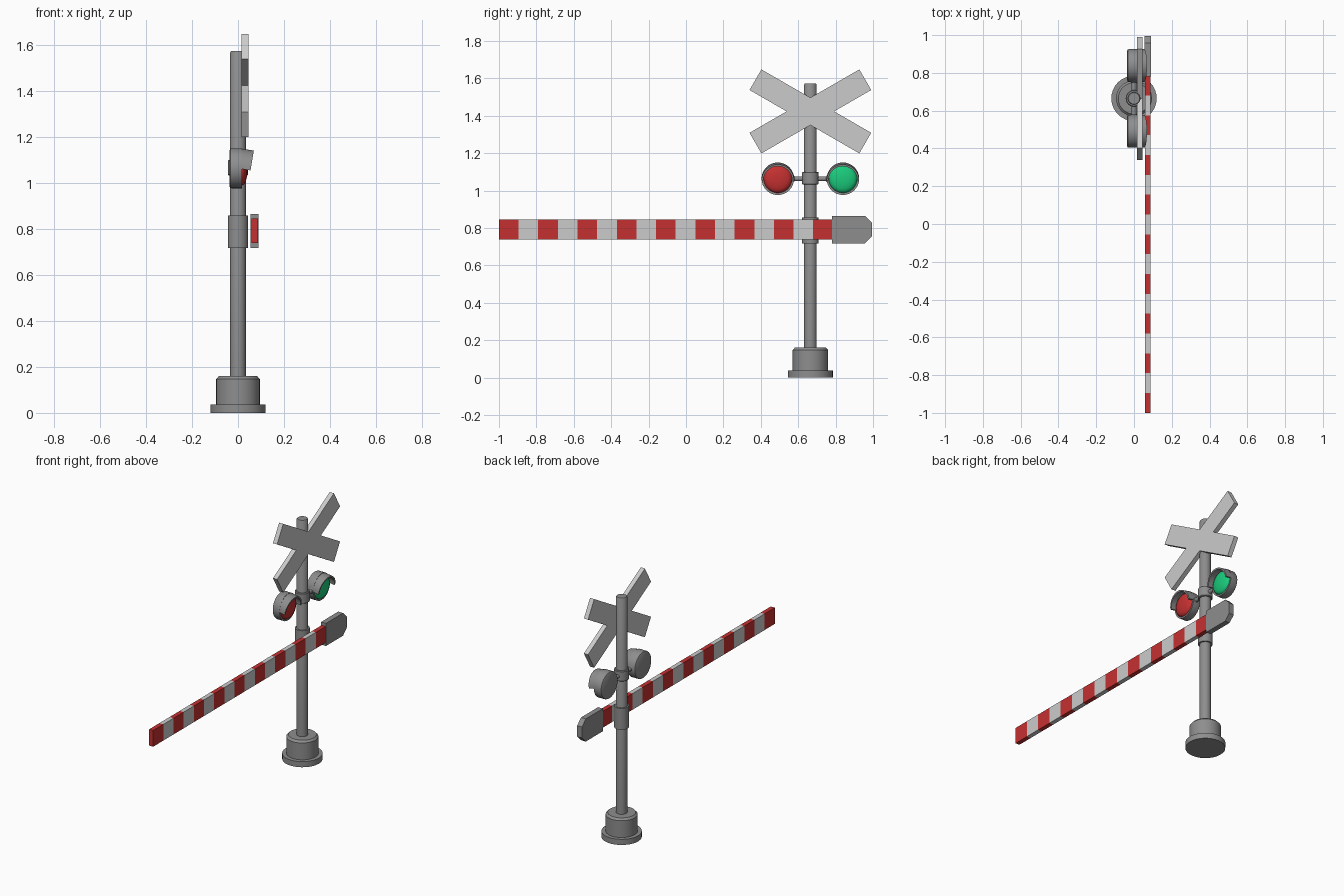
import bpy, bmesh, math
from mathutils import Vector

if "Cube" in bpy.data.objects:
    bpy.data.objects.remove(bpy.data.objects["Cube"])

PY = 0.665          # pole position along y
LAMP_Z = 1.063
C, S = math.cos(math.radians(30)), math.sin(math.radians(30))


def material(name, r, g, b):
    m = bpy.data.materials.new(name)
    m.diffuse_color = (r, g, b, 1)
    m.use_nodes = True
    m.node_tree.nodes["Principled BSDF"].inputs["Base Color"].default_value = m.diffuse_color
    return m


dark = material("dark_grey", 0.27, 0.27, 0.27)
red = material("red", 0.56, 0.03, 0.03)
green = material("green", 0.01, 0.6, 0.2)
white = material("light_grey", 0.8, 0.8, 0.8)


def finish(name, bm, loc, mats, rot=(0, 0, 0), smooth=True):
    bmesh.ops.recalc_face_normals(bm, faces=bm.faces)
    me = bpy.data.meshes.new(name)
    bm.to_mesh(me)
    bm.free()
    ob = bpy.data.objects.new(name, me)
    bpy.context.collection.objects.link(ob)
    ob.location, ob.rotation_euler = loc, rot
    for m in mats:
        me.materials.append(m)
    if smooth:
        bpy.ops.object.select_all(action='DESELECT')
        ob.select_set(True)
        bpy.context.view_layer.objects.active = ob
        bpy.ops.object.shade_smooth_by_angle(angle=math.radians(35))
    return ob


def lathe(name, profile, loc, mat=dark, rot=(0, 0, 0), steps=32):
    """Spin (radius, height) points around z; ends are closed on the axis."""
    bm = bmesh.new()
    pts = [(0, profile[0][1])] + profile + [(0, profile[-1][1])]
    vs = [bm.verts.new((r, 0, z)) for r, z in pts]
    es = [bm.edges.new(p) for p in zip(vs, vs[1:])]
    bmesh.ops.spin(bm, geom=vs + es, cent=(0, 0, 0), axis=(0, 0, 1),
                   angle=math.tau, steps=steps)
    bmesh.ops.remove_doubles(bm, verts=bm.verts, dist=1e-5)
    return finish(name, bm, loc, [mat], rot)


def prism(name, outline, x0, x1, loc, mat, rot=(0, 0, 0), smooth=False):
    """Extrude a (y, z) outline from x0 to x1."""
    bm = bmesh.new()
    f = bm.faces.new([bm.verts.new((x0, y, z)) for y, z in outline])
    ext = bmesh.ops.extrude_face_region(bm, geom=[f])
    bmesh.ops.translate(bm, vec=(x1 - x0, 0, 0),
                        verts=[v for v in ext["geom"] if isinstance(v, bmesh.types.BMVert)])
    return finish(name, bm, loc, [mat], rot, smooth)


# Base, pole and the two collars
lathe("base", [(0.12, 0), (0.12, 0.037), (0.095, 0.037), (0.095, 0.147), (0.083, 0.16)], (0, PY, 0))
lathe("pole", [(0.034, 0.15), (0.034, 1.566), (0.03, 1.572)], (0, PY, 0))
lathe("arm_sleeve", [(0.044, 0.717), (0.044, 0.857)], (0, PY, 0))
lathe("lamp_collar", [(0.04, 1.032), (0.044, 1.036), (0.044, 1.096), (0.04, 1.1)], (0, PY, 0))

# Crossed boards as one X outline
h, w = 0.339, 0.0635
a = (h * C + w * S, h * S - w * C)
b = (h * C - w * S, h * S + w * C)
half = [(w / S, 0), a, b, (0, w / C), (-b[0], b[1]), (-a[0], a[1])]
prism("crossed_boards", half + [(-y, -z) for y, z in half], 0.015, 0.045, (0, PY, 1.423), white)

# Striped barrier arm, cut into 17 bands
N, Y0, Y1 = 17, -1.0, 0.785
bm = bmesh.new()
bmesh.ops.create_cube(bm, size=1)
for v in bm.verts:
    v.co = Vector((0.0725 + v.co.x * 0.029, (Y0 + Y1) / 2 + v.co.y * (Y1 - Y0), 0.791 + v.co.z * 0.106))
step = (Y1 - Y0) / N
for i in range(1, N):
    bmesh.ops.bisect_plane(bm, geom=bm.verts[:] + bm.edges[:] + bm.faces[:],
                           plane_co=(0, Y0 + i * step, 0), plane_no=(0, 1, 0))
for f in bm.faces:
    i = min(N - 1, max(0, int((f.calc_center_median().y - Y0) / step)))
    f.material_index = i % 2
finish("barrier_arm", bm, (0, 0, 0), [red, white], smooth=False)

# Counterweight with chamfered outer corners
prism("counterweight", [(0.78, 0.717), (0.957, 0.717), (0.995, 0.755), (0.995, 0.827),
                        (0.957, 0.865), (0.78, 0.865)], 0.055, 0.09, (0, 0, 0), dark)

# Signal lamps: housing, lens, hood and bracket on each side
to_x = (0, math.pi / 2, 0)
arc = [math.pi * i / 20 for i in range(21)]
hood = [(0.087 * math.cos(t), 0.087 * math.sin(t)) for t in arc]
hood += [(0.077 * math.cos(t), 0.077 * math.sin(t)) for t in reversed(arc)]
for side, label, colour in ((-1, "red", red), (1, "green", green)):
    loc = (0, PY + side * 0.174, LAMP_Z)
    lathe(label + "_lamp_housing", [(0.08, -0.036), (0.085, -0.033), (0.087, -0.028), (0.087, 0.018),
                                    (0.077, 0.018), (0.077, 0.01)], loc, dark, to_x)
    lathe(label + "_lamp_lens", [(0.076, 0.008), (0.075, 0.018), (0.068, 0.028), (0.055, 0.034),
                                 (0.035, 0.039), (0.015, 0.041)], loc, colour, to_x)
    prism(label + "_lamp_hood", hood, 0, 0.055, loc, dark, (0, math.radians(9.5), 0), True)
    lathe(label + "_lamp_bracket", [(0.013, 0.03), (0.013, 0.084), (0.02, 0.09), (0.02, 0.1)],
          (0, PY, LAMP_Z), dark, (-side * math.pi / 2, 0, 0), 16)
